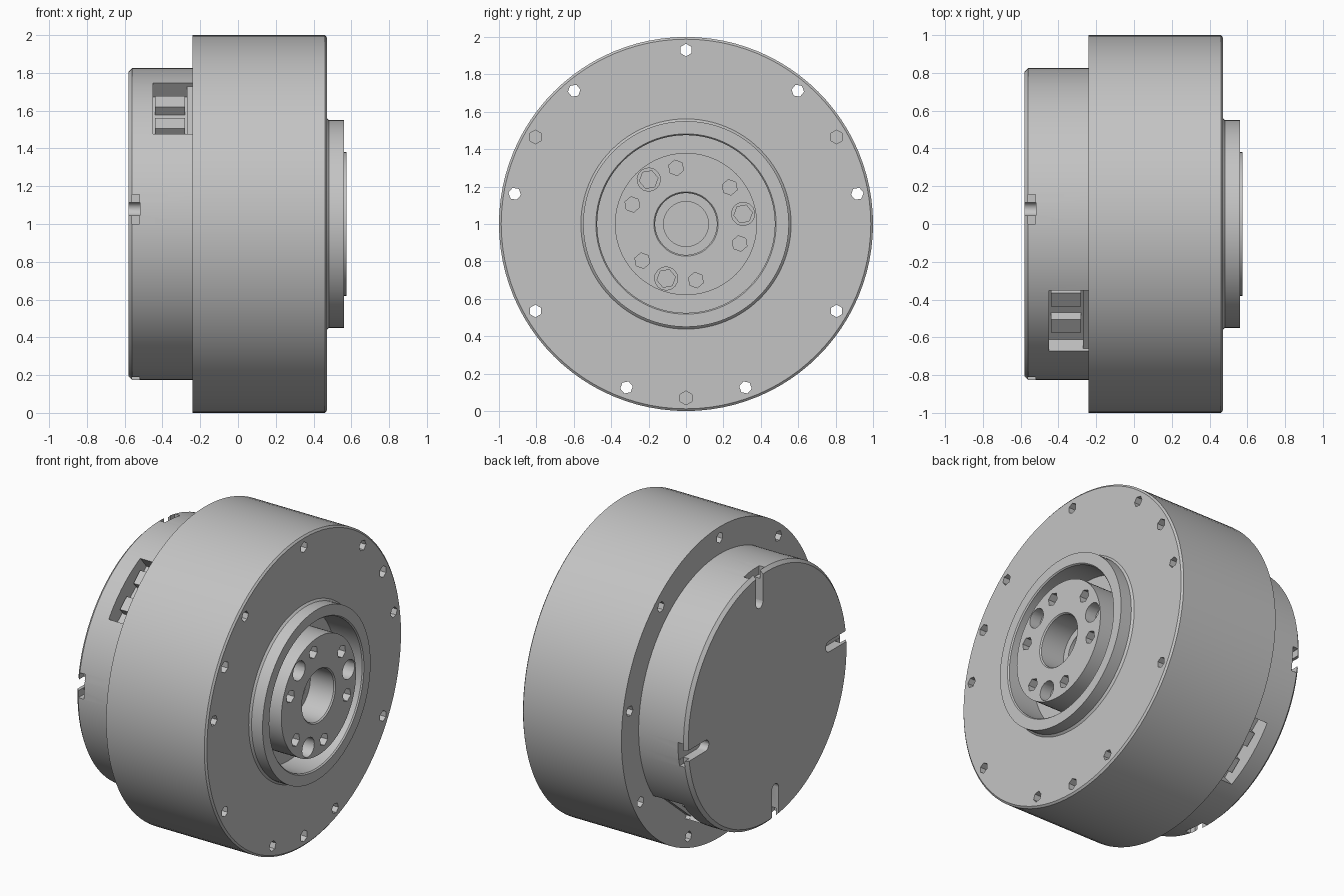
import bpy, bmesh, math
from mathutils import Matrix

cube = bpy.data.objects.get("Cube")
if cube:
    bpy.data.objects.remove(cube, do_unlink=True)

grey = bpy.data.materials.new("metal grey")
grey.use_nodes = True
tone = (0.55, 0.55, 0.55, 1)
grey.diffuse_color = tone
grey.node_tree.nodes["Principled BSDF"].inputs["Base Color"].default_value = tone


def polar(angle, x=0, radial=0, tangent=0):
    """Frame around the main axis: local y points outward, z along the rim."""
    return (Matrix.Translation((0, 0, 1)) @ Matrix.Rotation(math.radians(angle), 4, 'X')
            @ Matrix.Translation((x, radial, tangent)))


def finish(name, bm):
    bmesh.ops.recalc_face_normals(bm, faces=bm.faces)
    mesh = bpy.data.meshes.new(name)
    bm.to_mesh(mesh)
    bm.free()
    mesh.materials.append(grey)
    obj = bpy.data.objects.new(name, mesh)
    bpy.context.collection.objects.link(obj)
    return obj


def lathe(name, profile, steps=96):
    """Spin a closed (x, radius) outline around the main axis."""
    bm = bmesh.new()
    verts = [bm.verts.new((x, 0, 1 + r)) for x, r in profile]
    edges = [bm.edges.new((a, b)) for a, b in zip(verts, verts[1:] + verts[:1])]
    bmesh.ops.spin(bm, geom=verts + edges, cent=(0, 0, 1), axis=(1, 0, 0),
                   angle=math.tau, steps=steps, use_duplicate=False)
    bmesh.ops.remove_doubles(bm, verts=bm.verts, dist=0.0001)
    bmesh.ops.dissolve_degenerate(bm, edges=bm.edges, dist=0.0001)
    return finish(name, bm)


def box(bm, angle, x, radial, tangent):
    spans = (x, radial, tangent)
    mid = [(a + b) / 2 for a, b in spans]
    size = [b - a for a, b in spans]
    bmesh.ops.create_cube(bm, size=1, matrix=polar(angle, *mid) @ Matrix.Diagonal((*size, 1)))


def rod(bm, angle, x, radial, radius, sides, tangent=0):
    mat = polar(angle, sum(x) / 2, radial, tangent) @ Matrix.Rotation(math.pi / 2, 4, 'Y')
    bmesh.ops.create_cone(bm, cap_ends=True, segments=sides, radius1=radius,
                          radius2=radius, depth=x[1] - x[0], matrix=mat)


def cut(target, bm):
    cutter = finish("cutter", bm)
    cutter.hide_render = True
    mod = target.modifiers.new("cuts", 'BOOLEAN')
    mod.operation, mod.solver, mod.object = 'DIFFERENCE', 'EXACT', cutter
    mod.use_self = True
    bpy.context.view_layer.objects.active = target
    bpy.ops.object.modifier_apply(modifier=mod.name)
    bpy.data.objects.remove(cutter, do_unlink=True)


# Main drum with raised front ring and annular groove
drum = lathe("drum", [(-0.24, 0.38), (-0.24, 1), (0.46, 1), (0.47, 0.988), (0.47, 0.562),
                      (0.482, 0.55), (0.56, 0.55), (0.56, 0.482), (0.552, 0.475),
                      (0.36, 0.475), (0.36, 0.38)])
bm = bmesh.new()
for i in range(9):
    rod(bm, 90 + 40 * i, (-0.3, 0.6), 0.93, 0.034, 6)
for angle in (30, 150, 270):
    rod(bm, angle, (0.36, 0.6), 0.93, 0.037, 6)
cut(drum, bm)

# Output hub with stepped bore and bolt holes
hub = lathe("hub", [(-0.24, 0), (-0.24, 0.38), (0.575, 0.38), (0.575, 0.172), (0.567, 0.165),
                    (0.4, 0.165), (0.4, 0.12), (-0.15, 0.12), (-0.15, 0)])
bm = bmesh.new()
for i in range(6):
    rod(bm, 40 + 60 * i, (0.45, 0.7), 0.305, 0.042, 6)
for angle in (10, 130, 250):
    rod(bm, angle, (0.5, 0.7), 0.31, 0.062, 16)
    rod(bm, angle, (0.4, 0.6), 0.31, 0.05, 6)
cut(hub, bm)

# Rear cap with four rim slots and two side windows
cap = lathe("rear_cap", [(-0.24, 0), (-0.24, 0.825), (-0.56, 0.825),
                         (-0.58, 0.805), (-0.58, 0)])
bm = bmesh.new()
for i in range(4):
    angle = 90 * i
    box(bm, angle, (-0.65, -0.52), (0.63, 0.9), (-0.115, -0.045))
    rod(bm, angle, (-0.65, -0.52), 0.63, 0.035, 16, -0.08)
    box(bm, angle, (-0.56, -0.521), (0.77, 0.91), (-0.155, 0))
for angle in (130, 310):
    box(bm, angle, (-0.45, -0.27), (0.7, 0.95), (-0.21, 0.21))
    box(bm, angle, (-0.28, -0.2), (0.775, 0.96), (-0.209, 0.209))
cut(cap, bm)

# Connector blocks inside the windows
bm = bmesh.new()
for angle in (130, 310):
    for t in (-0.11, 0.07):
        box(bm, angle, (-0.44, -0.28), (0.69, 0.755), (t - 0.045, t + 0.045))
blocks = finish("connector_blocks", bm)

# Smooth the round walls and keep the edges crisp
bpy.ops.object.select_all(action='DESELECT')
for obj in (drum, hub, cap):
    obj.select_set(True)
bpy.context.view_layer.objects.active = drum
bpy.ops.object.shade_smooth_by_angle(angle=math.radians(30))
